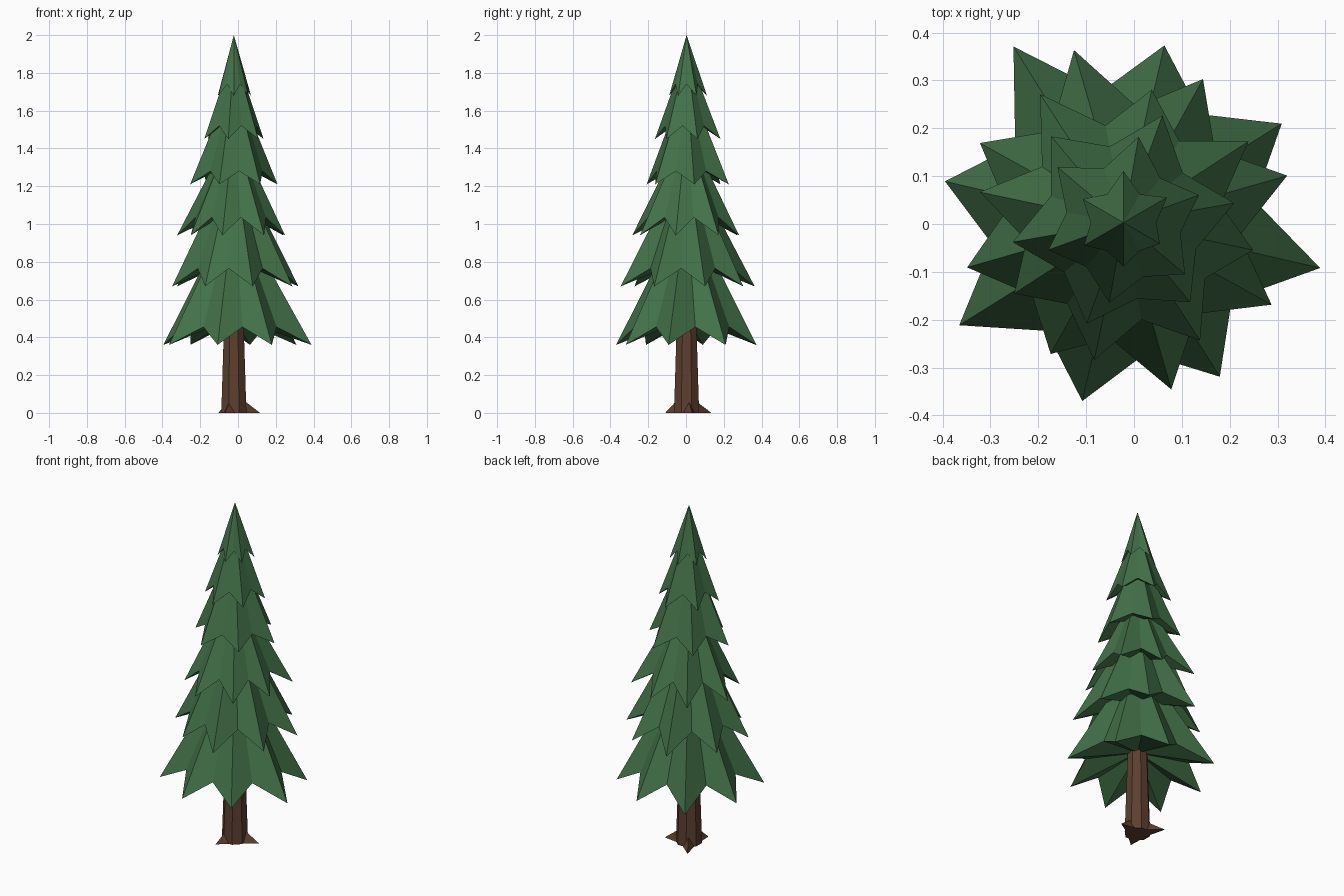
import bpy, bmesh, math
from mathutils import Vector

if "Cube" in bpy.data.objects:
    bpy.data.objects.remove(bpy.data.objects["Cube"])

CX, CY = -0.022, 0.003   # trunk axis


def material(name, rgb):
    m = bpy.data.materials.new(name)
    m.diffuse_color = (*rgb, 1)
    m.use_nodes = True
    m.node_tree.nodes["Principled BSDF"].inputs["Base Color"].default_value = m.diffuse_color
    return m


GREEN = material("pine_green", (0.055, 0.165, 0.065))
BROWN = material("bark_brown", (0.11, 0.05, 0.028))


def finish(bm, name, mat):
    bmesh.ops.recalc_face_normals(bm, faces=bm.faces)
    me = bpy.data.meshes.new(name)
    bm.to_mesh(me)
    bm.free()
    me.materials.append(mat)
    ob = bpy.data.objects.new(name, me)
    bpy.context.collection.objects.link(ob)
    return ob


def polar(r, deg, z):
    a = math.radians(deg)
    return Vector((CX + r * math.cos(a), CY + r * math.sin(a), z))


def tier(name, start, tip_z, notch_z, apex_z, radii):
    """Star-edged cone: long tips alternate with raised notches."""
    bm = bmesh.new()
    n = len(radii)
    step = 360 / n
    mean = sum(radii) / n
    ring = []
    for i, r in enumerate(radii):
        ring.append(bm.verts.new(polar(r, start + i * step, tip_z)))
        ring.append(bm.verts.new(polar(mean * 0.7, start + (i + 0.5) * step, notch_z)))
    apex = bm.verts.new((CX, CY, apex_z))
    under = bm.verts.new((CX, CY, notch_z + 0.05))
    for i, v in enumerate(ring):
        w = ring[(i + 1) % len(ring)]
        bm.faces.new((v, w, apex))
        bm.faces.new((w, v, under))
    return finish(bm, name, GREEN)


# Foliage tiers, bottom to top
tier("foliage_1", -13, 0.36, 0.455, 1.10, [.422, .39, .38, .434, .383, .405, .383, .38])
tier("foliage_2", 16, 0.67, 0.765, 1.36, [.356, .343, .375, .343, .34, .314, .363, .354])
tier("foliage_3", -12, 0.94, 1.035, 1.52, [.277, .312, .284, .32, .307, .272, .294, .294])
tier("foliage_4", 10, 1.21, 1.28, 1.78, [.235, .238, .235, .235, .225, .217])
tier("foliage_5", 20, 1.45, 1.52, 1.92, [.168, .182, .18, .167, .17, .168])
tier("foliage_6", 30, 1.68, 1.74, 2.00, [.105, .108, .098, .095, .092, .088])

# Trunk: tapered eight-sided column running up into the foliage
bm = bmesh.new()
SIDES = 8
rings = [[bm.verts.new(polar(r, 22.5 + 360 * i / SIDES, z)) for i in range(SIDES)]
         for r, z in ((0.072, 0.0), (0.058, 0.42), (0.04, 0.95))]
for lo, hi in zip(rings, rings[1:]):
    for i in range(SIDES):
        j = (i + 1) % SIDES
        bm.faces.new((lo[i], lo[j], hi[j], hi[i]))
bm.faces.new(rings[0])
bm.faces.new(rings[-1])
finish(bm, "trunk", BROWN)

# Three pointed roots
for k, (ang, reach) in enumerate(((12, 0.142), (122, 0.155), (247, 0.123))):
    bm = bmesh.new()
    tip = bm.verts.new(polar(reach, ang, 0))
    left = bm.verts.new(polar(0.066, ang + 28, 0))
    right = bm.verts.new(polar(0.066, ang - 28, 0))
    top = bm.verts.new(polar(0.062, ang, 0.06))
    back = bm.verts.new(polar(0.03, ang, 0))
    for f in ((tip, left, top), (right, tip, top), (left, back, top),
              (back, right, top), (tip, right, back, left)):
        bm.faces.new(f)
    finish(bm, f"root_{k + 1}", BROWN)
